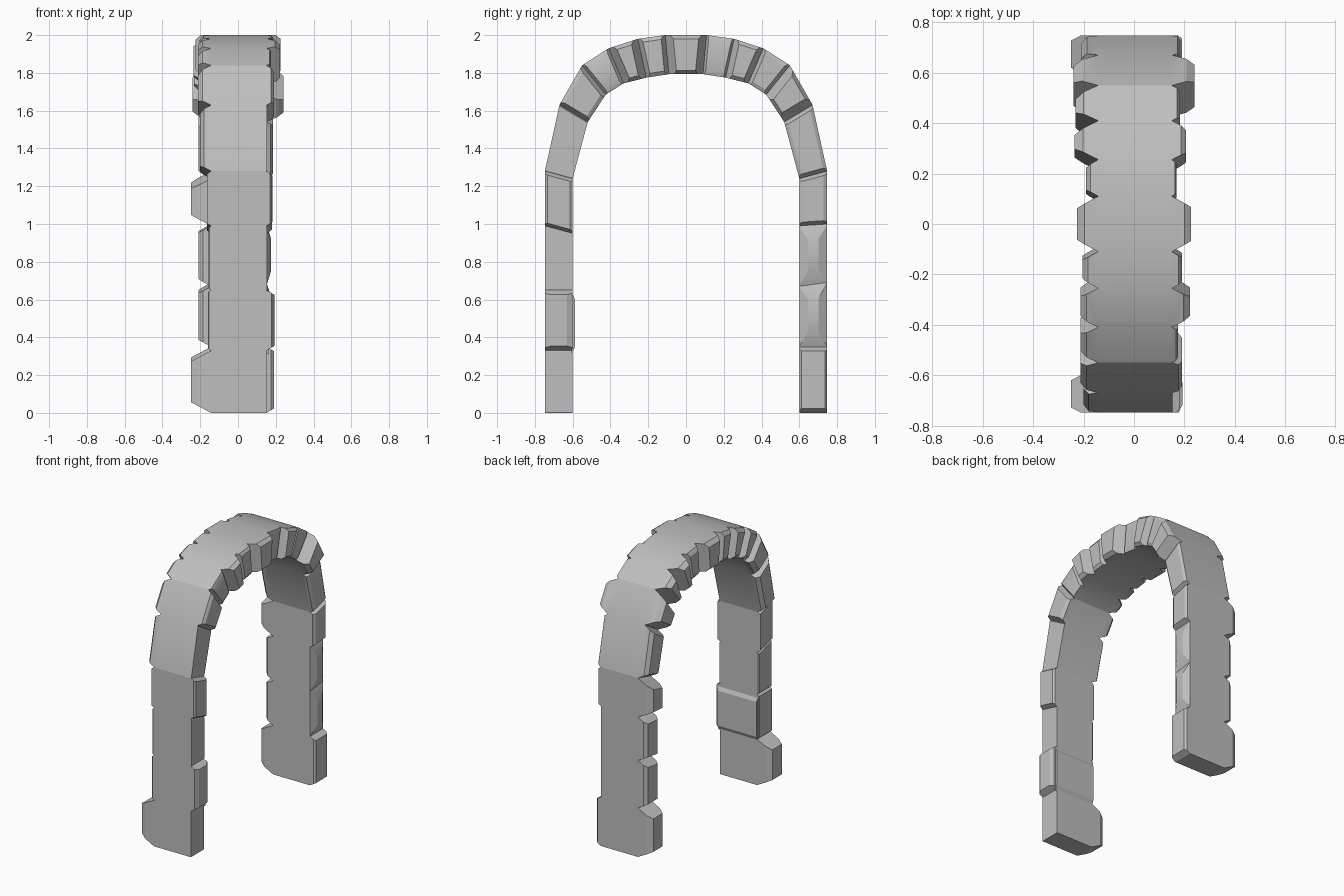
import bpy, bmesh, math
from mathutils import Vector

cube = bpy.data.objects.get("Cube")
if cube:
    bpy.data.objects.remove(cube, do_unlink=True)

stone = bpy.data.materials.new("grey stone")
stone.use_nodes = True
COLOUR = (0.52, 0.52, 0.52, 1)
stone.diffuse_color = COLOUR
stone.node_tree.nodes["Principled BSDF"].inputs["Base Color"].default_value = COLOUR

CORE_LEFT, CORE_RIGHT = 0.15, -0.142


def joint(oy, oz, iy, iz):
    """A joint between two stones: its outer and inner point."""
    return Vector((0, oy, oz)), Vector((0, iy, iz))


def ring(bm, a, b, x, along, radial, side):
    """Cross-section of a stone at x, shrunk along and across the arch."""
    def row(k):
        step = (b[k] - a[k]).normalized() * along
        return a[k] + step, b[k] - step
    (o0, o1), (i0, i1) = row(0), row(1)
    t = radial / (o0 - i0).length
    pts = (o0.lerp(i0, t), o1.lerp(i1, t), i1.lerp(o1, t), i0.lerp(o0, t))
    return [bm.verts.new((x, p.y, p.z)) for p in pts]


def stone_end(bm, a, b, core_x, spec):
    """Tapered end of a stone: straight sides, then a chamfer to the end face."""
    tip, radial = spec
    depth = abs(tip - core_x)
    along = 0.5 * depth + 0.003
    mid = 0.65
    if radial > 0.04:            # worn ridge stones taper from the core
        mid, along = 0.05, 0.075
    base = ring(bm, a, b, core_x, 0, 0, 0)
    rings = [base,
             ring(bm, a, b, core_x + (tip - core_x) * mid, along * mid, 0, 0),
             ring(bm, a, b, tip, along, radial, 0)]
    for r, s in zip(rings, rings[1:]):
        for i in range(4):
            j = (i + 1) % 4
            bm.faces.new((r[i], r[j], s[j], s[i]))
    bm.faces.new(rings[-1])
    return base


def finish(bm, name):
    bmesh.ops.remove_doubles(bm, verts=bm.verts, dist=0.0005)
    bmesh.ops.recalc_face_normals(bm, faces=bm.faces)
    mesh = bpy.data.meshes.new(name)
    bm.to_mesh(mesh)
    bm.free()
    mesh.materials.append(stone)
    obj = bpy.data.objects.new(name, mesh)
    bpy.context.collection.objects.link(obj)
    bpy.ops.object.select_all(action='DESELECT')
    obj.select_set(True)
    bpy.context.view_layer.objects.active = obj
    bpy.ops.object.shade_smooth_by_angle(angle=math.radians(24))
    return obj


def build(name, joints, stones):
    """A run of stones; each has a (tip x, chamfer) for its left and right end."""
    bm = bmesh.new()
    for a, b, (left, right) in zip(joints, joints[1:], stones):
        l = stone_end(bm, a, b, CORE_LEFT, left)
        r = stone_end(bm, a, b, CORE_RIGHT, right)
        bm.faces.new((l[0], l[1], r[1], r[0]))
        bm.faces.new((l[3], l[2], r[2], r[3]))
        if a[0].z < 0.01:        # underside of a leg
            bm.faces.new((l[0], r[0], r[3], l[3]))
    return finish(bm, name)


# Legs, from the ground up
front_heights = [(0, 0), (0.33, 0.33), (0.65, 0.65), (0.99, 0.95), (1.28, 1.24)]
back_heights = [(0, 0), (0.35, 0.35), (0.69, 0.67), (1.0, 0.99), (1.28, 1.24)]
build("front_leg",
      [joint(-0.747, o, -0.6, i) for o, i in front_heights],
      [((0.152, 0), (-0.25, 0.02)),
       ((0.192, 0.03), (-0.16, 0.005)),
       ((0.153, 0), (-0.157, 0.005)),
       ((0.18, 0.015), (-0.165, 0.005))])
build("back_leg",
      [joint(0.747, o, 0.6, i) for o, i in back_heights],
      [((0.19, 0.012), (-0.25, 0.02)),
       ((0.178, 0.045), (-0.21, 0.02)),
       ((0.175, 0.045), (-0.21, 0.02)),
       ((0.182, 0.02), (-0.25, 0.02))])

# Arch, front to back, with mirrored joints
half = [(0.747, 1.28, 0.6, 1.24), (0.67, 1.63, 0.52, 1.54), (0.55, 1.84, 0.425, 1.685),
        (0.41, 1.93, 0.33, 1.745), (0.255, 1.98, 0.21, 1.775), (0.11, 2.0, 0.09, 1.793)]
arch_joints = [joint(-a, b, -c, d) for a, b, c, d in half]
arch_joints += [joint(*h) for h in reversed(half)]
left_tips = [0.153, 0.19, 0.175, 0.222, 0.19, 0.226, 0.168, 0.206, 0.182, 0.24, 0.185]
right_tips = [0.2, 0.212, 0.213, 0.213, 0.205, 0.226, 0.19, 0.235, 0.232, 0.24, 0.21]
build("arch", arch_joints,
      [((l, 0.02 if l > 0.16 else 0), (-r, 0.025))
       for l, r in zip(left_tips, right_tips)])

# Raised inner face on one stone of the front leg
bm = bmesh.new()
bmesh.ops.create_cube(bm, size=1)
for v in bm.verts:
    outer = v.co.y > 0
    v.co.x = 0.008 + v.co.x * 0.31
    v.co.z = 0.475 + v.co.z * (0.25 if outer else 0.32)
    v.co.y = -0.587 if outer else -0.605
finish(bm, "front_leg_inner_face")
